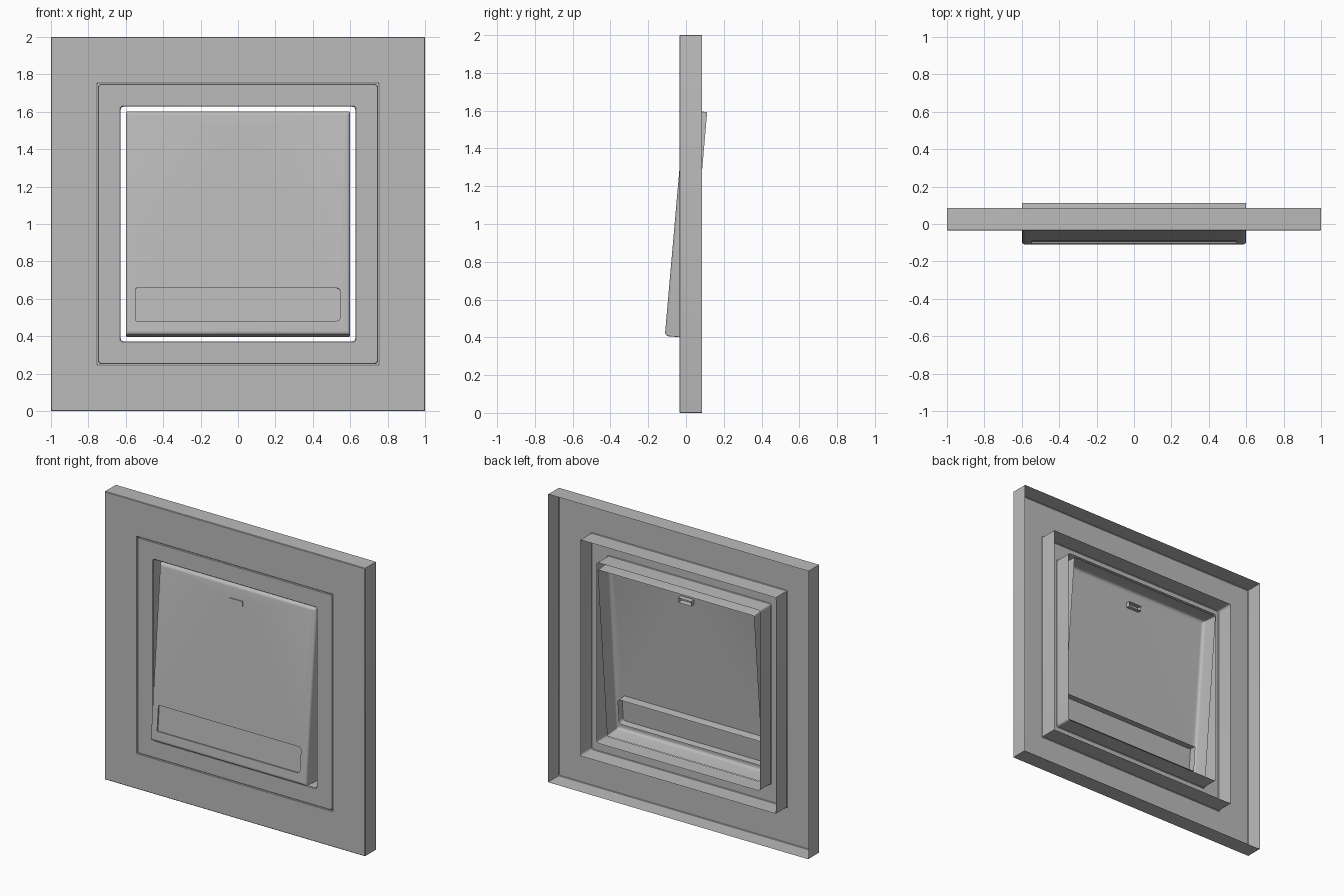
import bpy, bmesh, math
from mathutils import Matrix

if "Cube" in bpy.data.objects:
    bpy.data.objects.remove(bpy.data.objects["Cube"], do_unlink=True)

grey = bpy.data.materials.new("light grey plastic")
grey.use_nodes = True
COLOUR = (0.5, 0.5, 0.5, 1)
grey.diffuse_color = COLOUR
grey.node_tree.nodes["Principled BSDF"].inputs["Base Color"].default_value = COLOUR

FRONT, BACK = -0.035, 0.085      # depth range of the wall plate
TILT = Matrix.Rotation(math.radians(-5), 4, 'X')


def loop(bm, hx, hz, y, radii=(0, 0), cz=0.0, steps=4):
    """Rounded rectangle in the xz plane; radii are for the +x and -x corners."""
    verts = []
    corners = ((1, 1), (-1, 1), (-1, -1), (1, -1))
    for quarter, (sx, sz) in enumerate(corners):
        r = radii[0] if sx > 0 else radii[1]
        for i in range(steps + 1 if r else 1):
            a = (quarter + i / steps) * math.pi / 2
            x = sx * (hx - r) + r * math.cos(a)
            z = sz * (hz - r) + r * math.sin(a)
            if not r:
                x, z = sx * hx, sz * hz
            verts.append(bm.verts.new((x, y, cz + z)))
    return verts


def skin(bm, loops):
    """Join consecutive loops with quads."""
    for a, b in zip(loops, loops[1:]):
        n = len(a)
        for i in range(n):
            j = (i + 1) % n
            bm.faces.new((a[i], a[j], b[j], b[i]))


def closed_edges(bm, verts):
    found = []
    for i, v in enumerate(verts):
        pair = (v, verts[(i + 1) % len(verts)])
        found.append(bm.edges.get(pair) or bm.edges.new(pair))
    return found


def finish(name, bm, matrix=Matrix()):
    bmesh.ops.recalc_face_normals(bm, faces=bm.faces[:])
    bm.transform(Matrix.Translation((0, 0, 1)) @ matrix)
    mesh = bpy.data.meshes.new(name)
    bm.to_mesh(mesh)
    bm.free()
    mesh.materials.append(grey)
    ob = bpy.data.objects.new(name, mesh)
    bpy.context.collection.objects.link(ob)
    bpy.ops.object.select_all(action='DESELECT')
    ob.select_set(True)
    bpy.context.view_layer.objects.active = ob
    bpy.ops.object.shade_smooth_by_angle(angle=math.radians(35))


def ring(name, outer, inner, radius, edge=0.004):
    """Square hollow frame, open at the back, with eased front edges."""
    bm = bmesh.new()
    profile = ((outer, BACK), (outer, FRONT + edge), (outer - edge, FRONT),
               (inner + edge, FRONT), (inner, FRONT + edge), (inner, BACK))
    skin(bm, [loop(bm, s, s, y, (radius, radius)) for s, y in profile])
    finish(name, bm)


def insert(name, hx, hz, cz, face_y, back_y, radii):
    """Small open-backed box set into the rocker."""
    bm = bmesh.new()
    rims = [loop(bm, hx, hz, y, radii, cz) for y in (back_y, face_y)]
    skin(bm, rims)
    bm.faces.new(rims[1])
    finish(name, bm, TILT)


# Outer cover and inner mounting ring
ring("outer_frame", 1.0, 0.751, 0.004)
ring("inner_ring", 0.749, 0.627, 0.015)

# Tilted rocker: hollow shell with rounded front edges and two openings
HALF, DEPTH, ROUND = 0.6, 0.06, 0.02
label = dict(hx=0.548, hz=0.088, cz=-0.437, radii=(0.02, 0.006))
lamp = dict(hx=0.05, hz=0.017, cz=0.489, radii=(0, 0))

bm = bmesh.new()
rims = [loop(bm, HALF, HALF, DEPTH, (0.006, 0.006))]
for i in range(6):
    a = i / 5 * math.pi / 2
    half = HALF - ROUND * (1 - math.cos(a))
    rims.append(loop(bm, half, half, -DEPTH + ROUND * (1 - math.sin(a)), (0.006, 0.006)))
skin(bm, rims)
border = closed_edges(bm, rims[-1])
for hole in (label, lamp):
    border += closed_edges(bm, loop(bm, y=-DEPTH, **hole))
bmesh.ops.triangle_fill(bm, edges=border, use_beauty=True, normal=(0, -1, 0))
flat = [f for f in bm.faces if all(abs(v.co.y + DEPTH) < 1e-5 for v in f.verts)]
bmesh.ops.dissolve_limit(bm, angle_limit=0.01, verts=[], edges=list(
    {e for f in flat for e in f.edges if all(g in flat for g in e.link_faces)}))
finish("rocker", bm, TILT)

# Recessed label window, its rim, and the indicator lamp
insert("label_window", face_y=-DEPTH + 0.01, back_y=0.0, **label)
bm = bmesh.new()
skin(bm, [loop(bm, y=y, **label) for y in (-DEPTH, -DEPTH + 0.01)])
finish("label_rim", bm, TILT)
insert("indicator_lamp", face_y=-DEPTH - 0.006, back_y=-0.03, **lamp)
